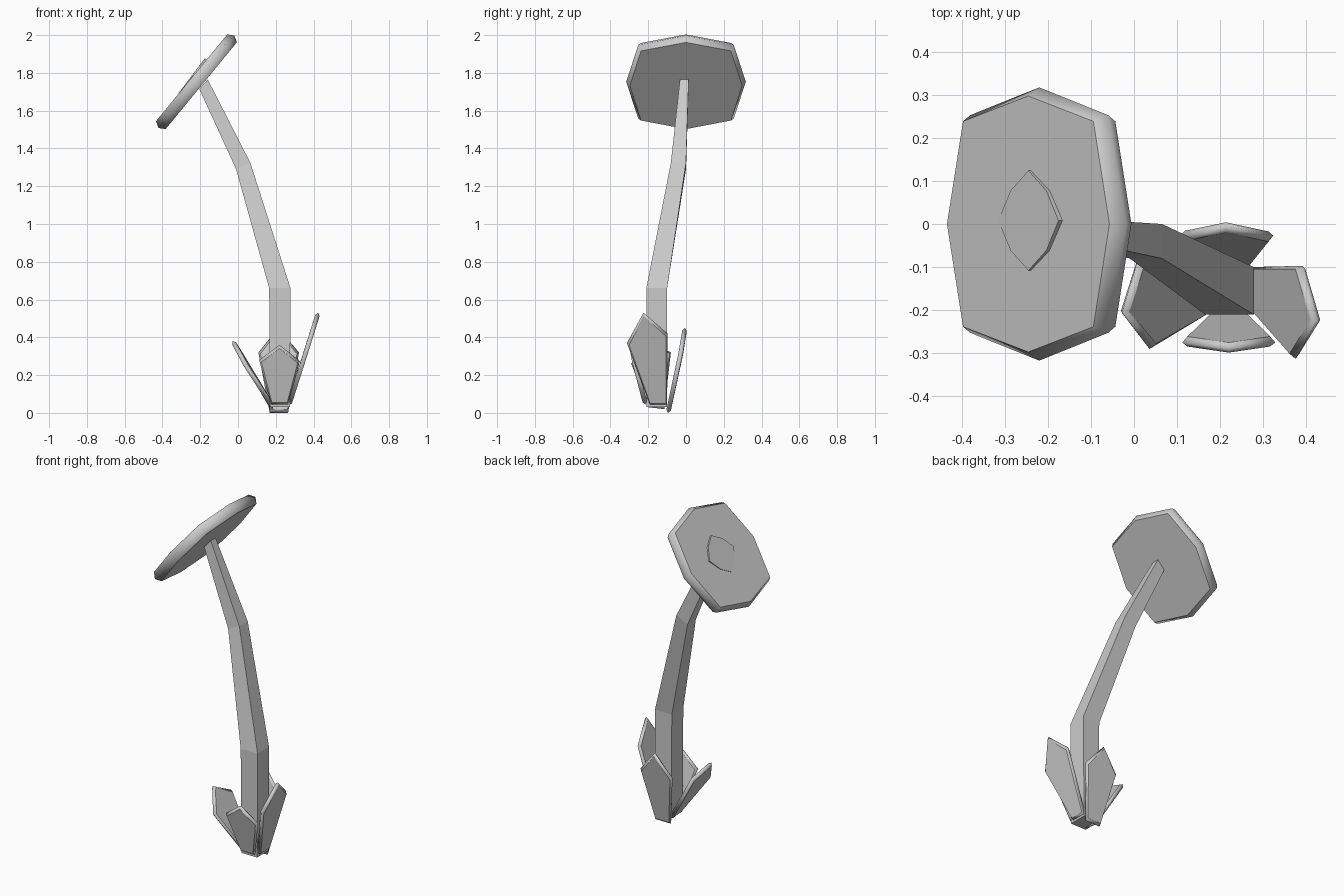
import bpy, bmesh, math
from mathutils import Vector
from mathutils.geometry import normal

if "Cube" in bpy.data.objects:
    bpy.data.objects.remove(bpy.data.objects["Cube"])


def finish(name, bm):
    bmesh.ops.recalc_face_normals(bm, faces=bm.faces[:])
    me = bpy.data.meshes.new(name)
    bm.to_mesh(me)
    bm.free()
    ob = bpy.data.objects.new(name, me)
    bpy.context.collection.objects.link(ob)
    return ob


def loft(name, rings, smooth_sides=False):
    """Skin a stack of equal-sized rings and cap both ends."""
    bm = bmesh.new()
    vs = [[bm.verts.new(p) for p in r] for r in rings]
    n = len(vs[0])
    for a, b in zip(vs, vs[1:]):
        for i in range(n):
            j = (i + 1) % n
            bm.faces.new((a[i], a[j], b[j], b[i])).smooth = smooth_sides
    bm.faces.new(vs[0])
    bm.faces.new(vs[-1])
    return finish(name, bm)


def plate(name, outline, half, inset, smooth=True):
    """Thin plate around an outline, its rim tapering to both faces."""
    pts = [Vector(p) for p in outline]
    nrm = normal(pts)
    c = sum(pts, Vector()) / len(pts)
    cap = [p - (p - c).normalized() * inset for p in pts]
    return loft(name, [[p - nrm * half for p in cap], pts,
                       [p + nrm * half for p in cap]], smooth)


def tilted_octagon(centre, angle, axis_r, diag_r):
    """Octagon in a plane leaning up towards +x."""
    u = Vector((math.cos(angle), 0, math.sin(angle)))
    v = Vector((0, 1, 0))
    out = []
    for i in range(8):
        a = i * math.pi / 4
        r = diag_r if i % 2 else axis_r
        out.append(Vector(centre) + (u * math.cos(a) + v * math.sin(a)) * r)
    return out


# Bent square stem: x range, y range, z at left and right sides
stem = [(0.17, 0.275, -0.21, -0.10, 0.03, 0.03),
        (0.165, 0.278, -0.21, -0.10, 0.66, 0.66),
        (-0.01, 0.065, -0.08, 0.0, 1.29, 1.325),
        (-0.205, -0.16, -0.032, 0.014, 1.715, 1.765)]
loft("stem", [[(x0, y0, z0), (x1, y0, z1), (x1, y1, z1), (x0, y1, z0)]
              for x0, x1, y0, y1, z0, z1 in stem])

# Flower head disc and the small raised centre on it
plate("flower_head",
      tilted_octagon((-0.22, 0, 1.753), math.radians(50.6), 0.317, 0.357),
      0.033, 0.02)
ang = math.radians(53)
top = tilted_octagon((-0.245, 0.008, 1.785), ang, 0.116, 0.098)
down = Vector((math.sin(ang), 0, -math.cos(ang))) * 0.05
loft("flower_centre", [[p + down for p in top], top])

# Leaves around the base: base pair, shoulder, tip, shoulder
leaves = {
    "leaf_front": [(0.175, -0.215, 0.045), (0.265, -0.215, 0.045),
                   (0.328, -0.275, 0.275), (0.22, -0.29, 0.36),
                   (0.112, -0.275, 0.28)],
    "leaf_right": [(0.27, -0.19, 0.04), (0.27, -0.10, 0.04),
                   (0.39, -0.097, 0.42), (0.425, -0.225, 0.53),
                   (0.375, -0.313, 0.37)],
    "leaf_back": [(0.265, -0.095, 0.0), (0.168, -0.095, 0.0),
                  (0.108, -0.025, 0.32), (0.213, -0.005, 0.45),
                  (0.323, -0.027, 0.32)],
    "leaf_left": [(0.185, -0.115, 0.02), (0.185, -0.20, 0.03),
                  (0.036, -0.29, 0.26), (-0.028, -0.205, 0.38),
                  (0.01, -0.08, 0.32)],
}
for name, outline in leaves.items():
    plate(name, outline, 0.012, 0.015)
